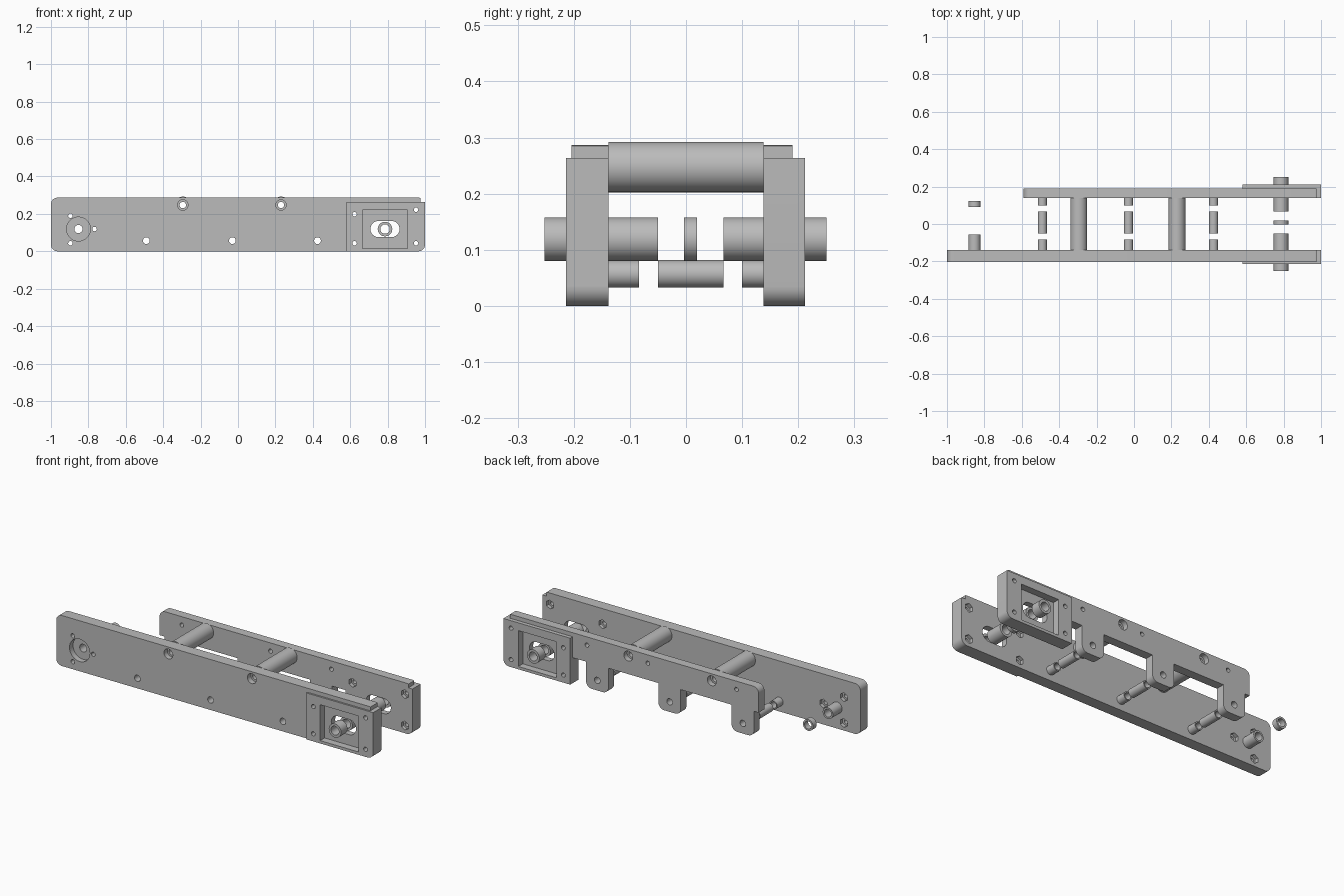
import bpy, bmesh, math
from mathutils import Matrix, Vector

if "Cube" in bpy.data.objects:
    bpy.data.objects.remove(bpy.data.objects["Cube"])

grey = bpy.data.materials.new("satin_grey")
grey.use_nodes = True
COLOUR = (0.5, 0.5, 0.5, 1)
grey.diffuse_color = COLOUR
grey.node_tree.nodes["Principled BSDF"].inputs["Base Color"].default_value = COLOUR


def make_object(name, bm):
    bmesh.ops.recalc_face_normals(bm, faces=bm.faces)
    mesh = bpy.data.meshes.new(name)
    bm.to_mesh(mesh)
    bm.free()
    mesh.materials.append(grey)
    ob = bpy.data.objects.new(name, mesh)
    bpy.context.scene.collection.objects.link(ob)
    return ob


def prism(name, points, y0, y1, radius=0, rounded=lambda x, z: True):
    """Extrude an xz outline along y and round the chosen corners."""
    bm = bmesh.new()
    face = bm.faces.new([bm.verts.new((x, y0, z)) for x, z in points])
    new = bmesh.ops.extrude_face_region(bm, geom=[face])["geom"]
    moved = [v for v in new if isinstance(v, bmesh.types.BMVert)]
    bmesh.ops.translate(bm, verts=moved, vec=(0, y1 - y0, 0))
    if radius:
        edges = []
        for e in bm.edges:
            a, b = e.verts
            if abs(a.co.y - b.co.y) > 1e-4 and rounded(a.co.x, a.co.z):
                edges.append(e)
        bmesh.ops.bevel(bm, geom=edges, offset=radius, segments=8,
                        profile=0.5, affect='EDGES')
    return make_object(name, bm)


def rect(x0, x1, z0, z1):
    return [(x0, z0), (x1, z0), (x1, z1), (x0, z1)]


def rod(name, x, z, y0, y1, r, sides=32, axis='Y'):
    """Cylinder along y; with axis X, y0 and y1 are its x ends and x its y."""
    bm = bmesh.new()
    bmesh.ops.create_cone(bm, cap_ends=True, segments=sides, radius1=r,
                          radius2=r, depth=y1 - y0)
    mid = (y0 + y1) / 2
    if axis == 'Y':
        m = Matrix.Translation((x, mid, z)) @ Matrix.Rotation(math.pi / 2, 4, 'X')
    else:
        m = Matrix.Translation((mid, x, z)) @ Matrix.Rotation(math.pi / 2, 4, 'Y')
    bm.transform(m)
    return make_object(name, bm)


def tube(name, x, z, y0, y1, outer, inner):
    bm = bmesh.new()
    rings = []
    for r, y in ((outer, y0), (outer, y1), (inner, y1), (inner, y0)):
        rings.append([bm.verts.new((x + r * math.cos(a), y, z + r * math.sin(a)))
                      for a in (math.tau * i / 32 for i in range(32))])
    for k in range(4):
        p, q = rings[k], rings[(k + 1) % 4]
        for i in range(32):
            j = (i + 1) % 32
            bm.faces.new((p[i], p[j], q[j], q[i]))
    return smooth(make_object(name, bm))


def smooth(ob):
    bpy.ops.object.select_all(action='DESELECT')
    ob.select_set(True)
    bpy.context.view_layer.objects.active = ob
    bpy.ops.object.shade_smooth_by_angle(angle=math.radians(30))
    return ob


def combine(target, tools, operation='DIFFERENCE'):
    for tool in tools:
        tool.hide_render = True
        mod = target.modifiers.new(tool.name, 'BOOLEAN')
        mod.operation, mod.solver, mod.object = operation, 'EXACT', tool
    bpy.context.view_layer.update()
    graph = bpy.context.evaluated_depsgraph_get()
    baked = bpy.data.meshes.new_from_object(target.evaluated_get(graph))
    target.modifiers.clear()
    target.data = baked
    for tool in tools:
        bpy.data.objects.remove(tool)


SPACERS = (-0.295, 0.23)
DOWELS = (-0.49, -0.03, 0.425)
SPACER_Z, DOWEL_Z, AXLE_Z = 0.2475, 0.057, 0.119
AXLE_X, PIVOT_X = 0.786, -0.853
PAD_SCREWS = [(0.623, 0.198), (0.623, 0.043), (0.952, 0.222), (0.952, 0.043)]
PIVOT_SCREWS = [(-0.896, 0.19), (-0.767, 0.119), (-0.896, 0.043)]


def outer_corner(x, z):
    return z < 0.01 or z > 0.28


def side_plate(name, outline, s, outer, pad, screws, extra):
    """s is the side: -1 front, 1 back. Depths are measured outward from y = 0."""
    def span(a, b):
        return sorted((s * a, s * b))
    inner = 0.1385
    plate = prism(name, outline, *span(inner, outer), 0.035, outer_corner)
    raised = prism("end_pad", rect(0.58, 1, 0.0, 0.264), *span(inner, pad), 0.035,
                   lambda x, z: x > 0.9 and z < 0.01)
    combine(plate, [raised], 'UNION')
    cuts = [prism("notch", rect(0.975, 1.1, 0.264, 0.4), *span(0.1, 0.3)),
            prism("pocket", rect(0.666, 0.906, 0.016, 0.22), *span(pad - 0.04, 0.3)),
            prism("slot", rect(0.708, 0.864, 0.076, 0.162), *span(0.1, 0.3), 0.0425)]
    for x in SPACERS:
        cuts.append(rod("bolt_hole", x, SPACER_Z, *span(0.1, 0.3), 0.017))
        cuts.append(rod("bolt_recess", x, SPACER_Z, *span(outer - 0.03, 0.3), 0.028))
    for x in DOWELS:
        cuts.append(rod("dowel_hole", x, DOWEL_Z, *span(0.1, 0.3), 0.018))
    for x, z in screws:
        cuts.append(rod("screw_hole", x, z, *span(0.1, 0.3), 0.012, 20))
        cuts.append(rod("nut_recess", x, z, *span(0.1, inner + 0.02), 0.025, 6))
    combine(plate, cuts + extra)
    smooth(plate)


# Front plate with pivot seat and a tension screw hole in its end
side_plate("front_plate", rect(-1, 1, 0, 0.287), -1, 0.204, 0.214,
           PAD_SCREWS + PIVOT_SCREWS,
           [rod("pivot_seat", PIVOT_X, AXLE_Z, -0.3, -0.172, 0.064),
            rod("pivot_hole", PIVOT_X, AXLE_Z, -0.3, -0.1, 0.022),
            rod("tension_hole", -0.185, 0.186, 0.88, 1.1, 0.014, axis='X')])

# Back plate: a bar with hanging tabs, one at each dowel
BAR_Z, HALF_TAB = 0.145, 0.07
outline = [(-0.59, 0.287), (-0.59, BAR_Z)]
for x in DOWELS:
    a, b = x - HALF_TAB, x + HALF_TAB
    outline += [(a, BAR_Z), (a, 0), (b, 0), (b, BAR_Z)]
outline += [(0.58, BAR_Z), (0.58, 0), (1, 0), (1, 0.287)]
side_plate("back_plate", outline, 1, 0.19, 0.212, PAD_SCREWS,
           [rod("small_hole", x, 0.24, 0.1, 0.3, 0.012, 20)
            for x in (-0.45, 0.107, 0.49)])

# Spacers holding the plates apart
for x in SPACERS:
    tube("spacer", x, SPACER_Z, -0.1385, 0.1385, 0.045, 0.017)

# Split dowels along the bottom
for x in DOWELS:
    for y0, y1 in ((-0.1385, -0.084), (-0.05, 0.067), (0.1, 0.1385)):
        tube("dowel_sleeve", x, DOWEL_Z, y0, y1, 0.0245, 0.018)

# Axle sleeves in the slots, and the ring between them
for y0, y1 in ((-0.252, -0.195), (-0.15, -0.05), (-0.004, 0.02),
               (0.067, 0.15), (0.195, 0.25)):
    tube("axle_sleeve", AXLE_X, AXLE_Z, y0, y1, 0.039, 0.025)

# Pivot sleeve and its loose ring
for y0, y1 in ((-0.1385, -0.055), (0.09, 0.122)):
    tube("pivot_sleeve", PIVOT_X, AXLE_Z, y0, y1, 0.032, 0.022)
